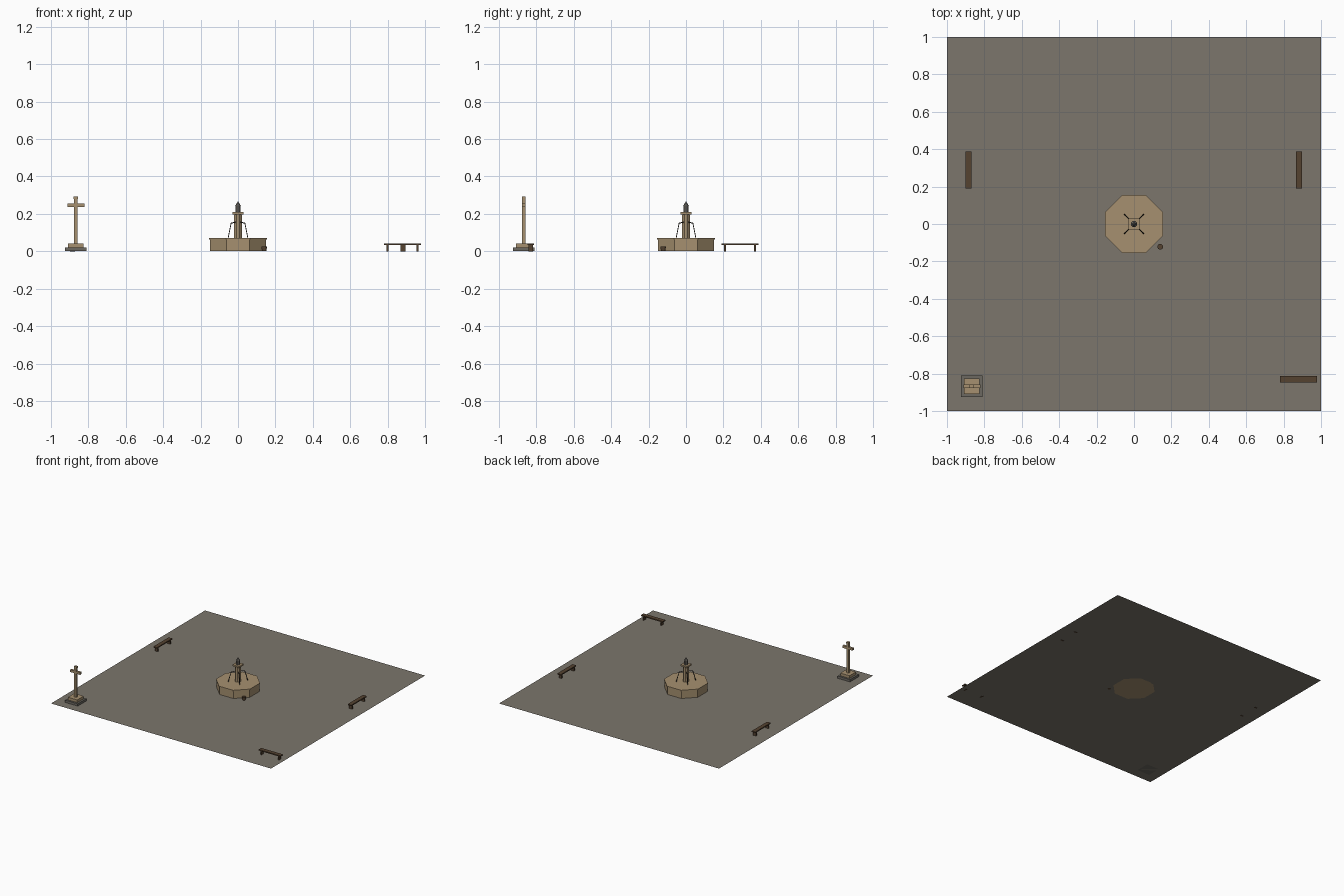
import bpy, bmesh, math
from mathutils import Vector, Matrix

if "Cube" in bpy.data.objects:
    bpy.data.objects.remove(bpy.data.objects["Cube"])


def mat(name, rgb):
    m = bpy.data.materials.new(name)
    m.diffuse_color = (*rgb, 1)
    m.use_nodes = True
    m.node_tree.nodes["Principled BSDF"].inputs["Base Color"].default_value = m.diffuse_color
    return m


PAVING = mat("paving", (0.20, 0.18, 0.15))
STONE = mat("sandstone", (0.38, 0.28, 0.16))
GREY = mat("grey_stone", (0.15, 0.14, 0.12))
WOOD = mat("dark_wood", (0.09, 0.055, 0.03))
IRON = mat("iron", (0.035, 0.028, 0.022))


def finish(name, bm, material):
    me = bpy.data.meshes.new(name)
    bm.to_mesh(me)
    bm.free()
    ob = bpy.data.objects.new(name, me)
    bpy.context.collection.objects.link(ob)
    me.materials.append(material)
    return ob


def box(name, x, y, z0, z1, sx, sy, material):
    bm = bmesh.new()
    bmesh.ops.create_cube(bm, size=1)
    bmesh.ops.scale(bm, vec=(sx, sy, z1 - z0), verts=bm.verts)
    bmesh.ops.translate(bm, vec=(x, y, (z0 + z1) / 2), verts=bm.verts)
    return finish(name, bm, material)


def prism(name, x, y, z0, z1, r0, r1, sides, material):
    # r0 and r1 are centre-to-flat radii, flats facing the axes
    k = 1 / math.cos(math.pi / sides)
    bm = bmesh.new()
    bmesh.ops.create_cone(bm, cap_ends=True, segments=sides, radius1=r0 * k,
                          radius2=r1 * k, depth=z1 - z0)
    bm.transform(Matrix.Translation((x, y, (z0 + z1) / 2))
                 @ Matrix.Rotation(math.pi / sides, 4, 'Z'))
    return finish(name, bm, material)


def pipe(name, points, radius, material):
    cu = bpy.data.curves.new(name, 'CURVE')
    cu.dimensions = '3D'
    cu.bevel_depth = radius
    cu.bevel_resolution = 0
    cu.use_fill_caps = True
    sp = cu.splines.new('POLY')
    sp.points.add(len(points) - 1)
    for p, co in zip(sp.points, points):
        p.co = (*co, 1)
    cu.materials.append(material)
    ob = bpy.data.objects.new(name, cu)
    bpy.context.collection.objects.link(ob)


G = 0.002  # paving level

# Paved square
bm = bmesh.new()
bmesh.ops.create_grid(bm, x_segments=1, y_segments=1, size=1)
bmesh.ops.translate(bm, vec=(0, 0, G), verts=bm.verts)
finish("paved_square", bm, PAVING)

# Fountain basin and column
prism("fountain_basin", 0, 0, G, 0.064, 0.15, 0.15, 8, STONE)
prism("fountain_rim", 0, 0, 0.064, 0.072, 0.155, 0.155, 8, STONE)
prism("fountain_column", 0, 0, 0.072, 0.2, 0.021, 0.02, 8, STONE)
box("fountain_cap", 0, 0, 0.198, 0.21, 0.06, 0.06, STONE)
prism("finial_neck", 0, 0, 0.21, 0.242, 0.014, 0.014, 8, GREY)
prism("finial_point", 0, 0, 0.242, 0.265, 0.016, 0.002, 8, GREY)

# Four spouts on the diagonals
for i in range(4):
    a = math.pi / 4 + i * math.pi / 2
    pts = [(math.cos(a) * r, math.sin(a) * r, z)
           for r, z in ((0.018, 0.156), (0.052, 0.150), (0.074, 0.072))]
    pipe(f"spout_{i + 1}", pts, 0.003, IRON)

# Bucket beside the basin
prism("bucket", 0.14, -0.122, G, 0.027, 0.012, 0.015, 12, WOOD)

# Stone cross on steps
cx, cy = -0.867, -0.867
box("cross_lower_step", cx, cy, G, 0.021, 0.114, 0.114, GREY)
box("cross_upper_step", cx, cy, 0.021, 0.043, 0.084, 0.084, STONE)
box("cross_shaft", cx, cy, 0.043, 0.28, 0.02, 0.02, STONE)
box("cross_arms", cx, cy, 0.237, 0.256, 0.09, 0.018, STONE)
box("cross_head", cx, cy, 0.28, 0.294, 0.023, 0.02, STONE)


# Benches: seat plank with two slab legs
def bench(name, x, y, along_x):
    def size(l, w):
        return (l, w) if along_x else (w, l)
    box(f"{name}_seat", x, y, 0.033, 0.042, *size(0.198, 0.033), WOOD)
    for s in (-1, 1):
        dx, dy = size(s * 0.08, 0)
        box(f"{name}_leg_{'a' if s < 0 else 'b'}", x + dx, y + dy, 0, 0.033,
            *size(0.01, 0.026), WOOD)


bench("right_bench", 0.882, 0.288, False)
bench("left_bench", -0.885, 0.288, False)
bench("front_bench", 0.88, -0.83, True)
